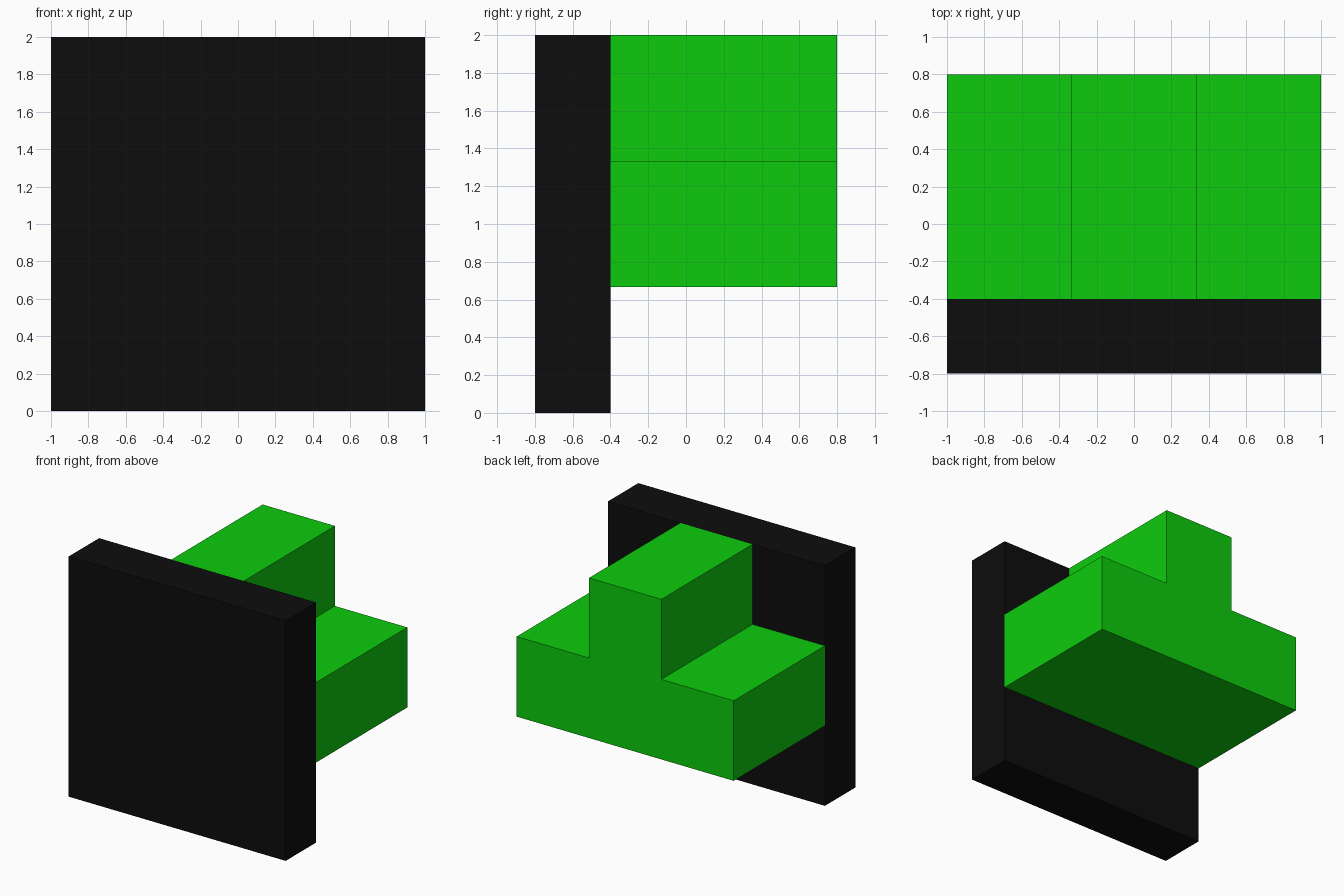
import bpy
import bmesh

cube = bpy.data.objects.get("Cube")
if cube:
    bpy.data.objects.remove(cube, do_unlink=True)


def make_material(name, color):
    mat = bpy.data.materials.new(name)
    mat.use_nodes = True
    mat.diffuse_color = color
    mat.node_tree.nodes["Principled BSDF"].inputs["Base Color"].default_value = color
    return mat


def extrude_profile(name, profile, y_front, y_back, mat):
    """Solid made from an x-z outline, extruded along y."""
    bm = bmesh.new()
    face = bm.faces.new([bm.verts.new((x, y_front, z)) for x, z in profile])
    result = bmesh.ops.extrude_face_region(bm, geom=[face], use_keep_orig=True)
    verts = [v for v in result["geom"] if isinstance(v, bmesh.types.BMVert)]
    bmesh.ops.translate(bm, verts=verts, vec=(0, y_back - y_front, 0))
    bmesh.ops.recalc_face_normals(bm, faces=bm.faces)
    mesh = bpy.data.meshes.new(name)
    bm.to_mesh(mesh)
    bm.free()
    mesh.materials.append(mat)
    obj = bpy.data.objects.new(name, mesh)
    bpy.context.collection.objects.link(obj)
    return obj


black = make_material("black", (0.004, 0.004, 0.004, 1))
green = make_material("bright green", (0.004, 0.6, 0.004, 1))

UNIT = 2 / 3   # side of one block cell
BACK = -0.4    # plane where plate and block meet

# Square plate at the front
extrude_profile("front_plate", [(-1, 0), (1, 0), (1, 2), (-1, 2)], -0.8, BACK, black)

# T-shaped block behind it: right half of the outline, then mirrored
half = [(1, UNIT), (1, 2 * UNIT), (UNIT / 2, 2 * UNIT), (UNIT / 2, 2)]
outline = half + [(-x, z) for x, z in reversed(half)]
extrude_profile("stepped_block", outline, BACK, 0.8, green)
